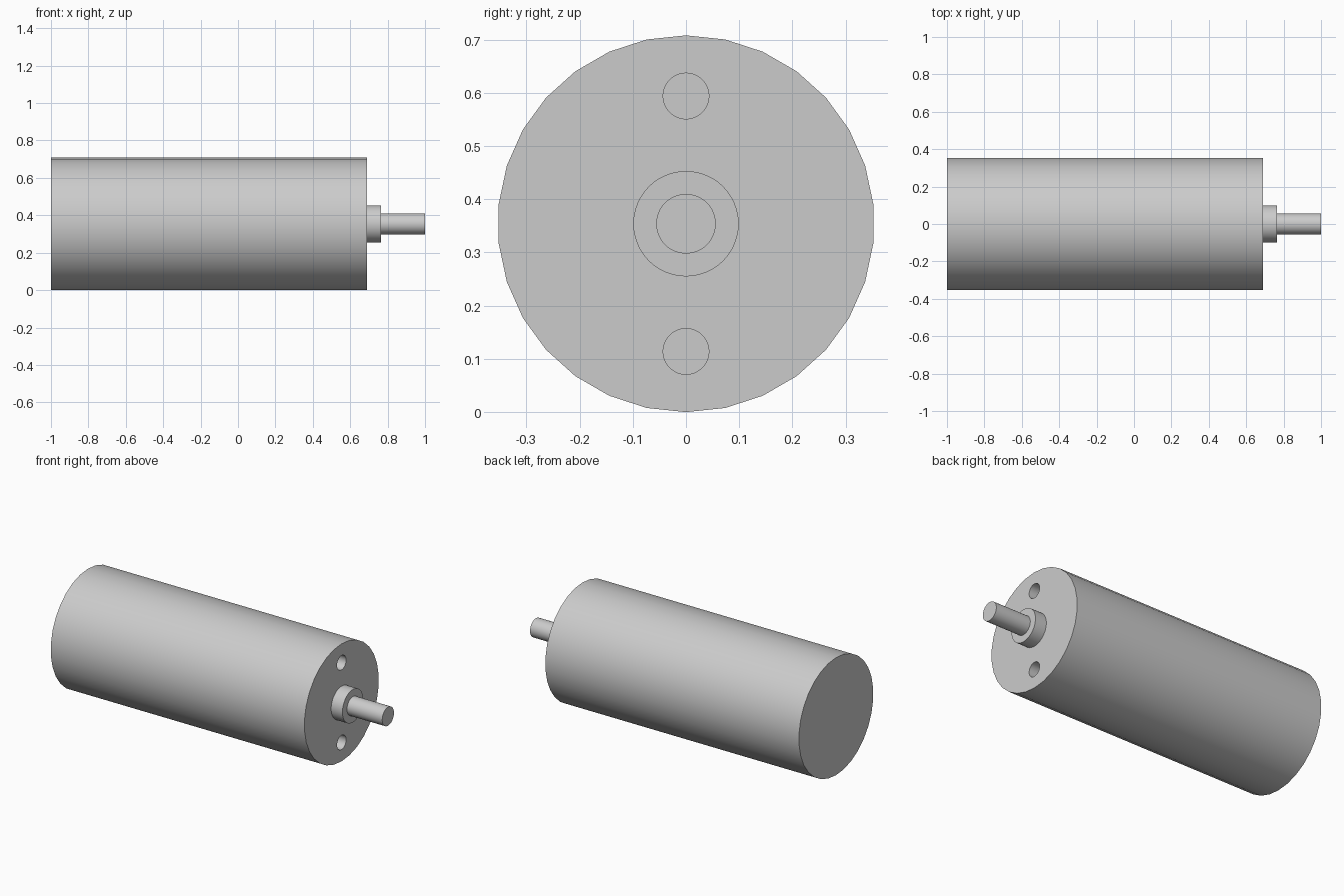
import bpy
import bmesh
from math import radians
from mathutils import Matrix

if "Cube" in bpy.data.objects:
    bpy.data.objects.remove(bpy.data.objects["Cube"], do_unlink=True)

RADIUS = 0.354        # body radius, also the height of the shaft axis
FACE_X = 0.69         # front plate of the body
HOLE_OFFSET = 0.24
HOLE_DEPTH = 0.15

metal = bpy.data.materials.new("grey metal")
metal.use_nodes = True
grey = (0.6, 0.6, 0.6, 1)
metal.diffuse_color = grey
metal.node_tree.nodes["Principled BSDF"].inputs["Base Color"].default_value = grey


def rod(name, x0, x1, radius, z=RADIUS, sides=48):
    """Capped cylinder along x, with a vertex at its top."""
    bm = bmesh.new()
    bmesh.ops.create_cone(bm, cap_ends=True, segments=sides, radius1=radius,
                          radius2=radius, depth=x1 - x0)
    first = max(bm.verts, key=lambda v: v.co.x).co.copy()
    turn = Matrix.Rotation(-first.to_2d().to_3d().angle((1, 0, 0)), 4, "Z")
    place = Matrix.Translation(((x0 + x1) / 2, 0, z))
    bm.transform(place @ Matrix.Rotation(radians(-90), 4, "Y")
                 @ (turn if first.y > 0 else turn.inverted()))
    mesh = bpy.data.meshes.new(name)
    bm.to_mesh(mesh)
    bm.free()
    mesh.materials.append(metal)
    obj = bpy.data.objects.new(name, mesh)
    bpy.context.collection.objects.link(obj)
    return obj


def activate(obj):
    bpy.ops.object.select_all(action="DESELECT")
    obj.select_set(True)
    bpy.context.view_layer.objects.active = obj


# Main parts
body = rod("motor_body", -1, FACE_X, RADIUS, sides=30)
boss = rod("bearing_boss", FACE_X - 0.01, 0.765, 0.099)
shaft = rod("output_shaft", 0.755, 1, 0.056)

# Two blind mounting holes in the front plate
for side in (-1, 1):
    cutter = rod("hole_cutter", FACE_X - HOLE_DEPTH, FACE_X + 0.05, 0.043,
                 RADIUS + side * HOLE_OFFSET)
    cutter.hide_render = True
    cut = body.modifiers.new("mounting_hole", "BOOLEAN")
    cut.operation = "DIFFERENCE"
    cut.solver = "EXACT"
    cut.object = cutter
    activate(body)
    bpy.ops.object.modifier_apply(modifier=cut.name)
    bpy.data.objects.remove(cutter, do_unlink=True)

# Smooth round walls, sharp rims
for part in (body, boss, shaft):
    activate(part)
    bpy.ops.object.shade_smooth_by_angle(angle=radians(30))
